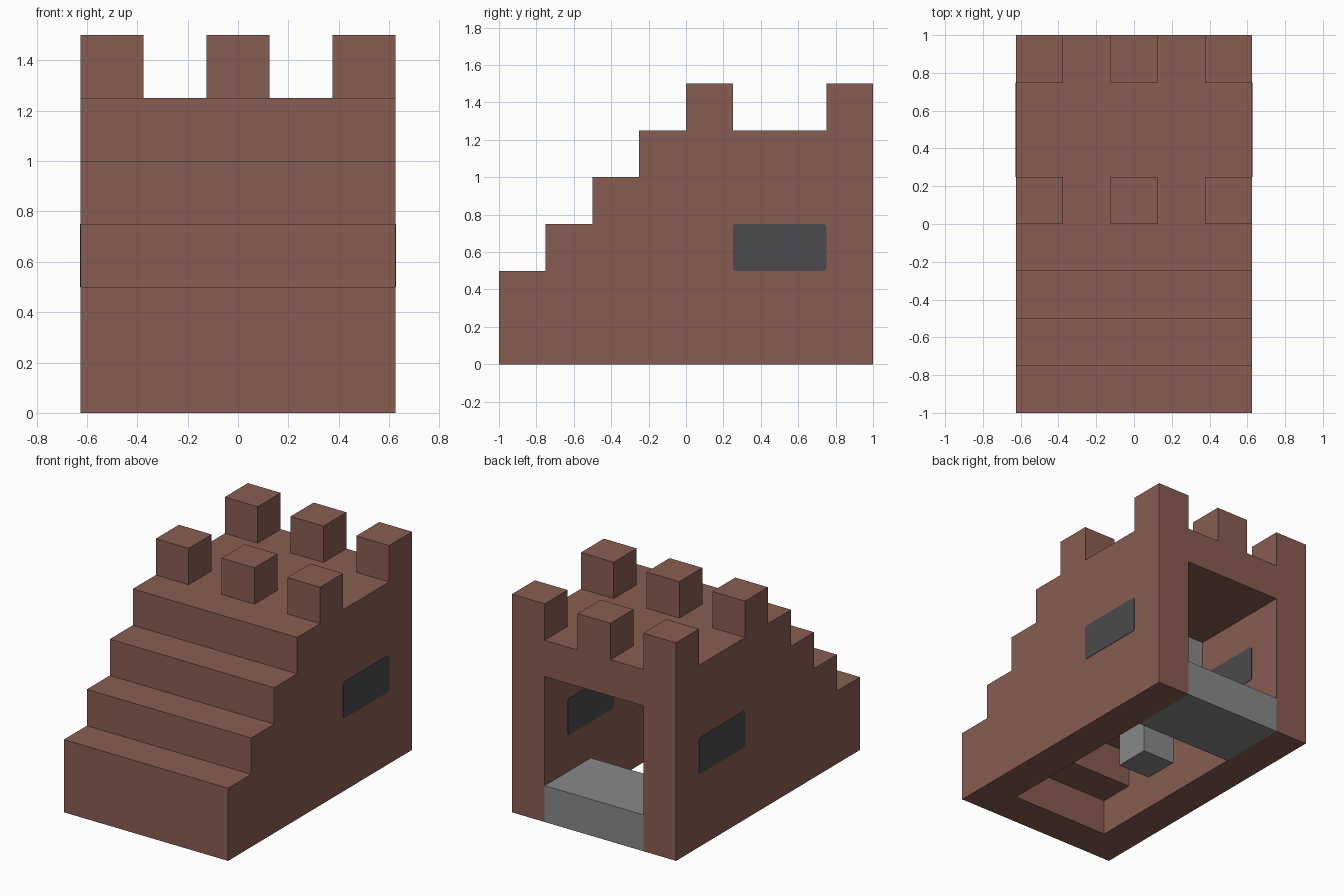
import bpy
import bmesh

U = 0.25  # block unit

cube = bpy.data.objects.get("Cube")
if cube:
    bpy.data.objects.remove(cube, do_unlink=True)


def material(name, rgb):
    mat = bpy.data.materials.new(name)
    mat.use_nodes = True
    mat.diffuse_color = (*rgb, 1)
    mat.node_tree.nodes["Principled BSDF"].inputs["Base Color"].default_value = (*rgb, 1)
    return mat


brown = material("brown", (0.25, 0.11, 0.085))
grey = material("grey", (0.25, 0.25, 0.25))
dark_grey = material("dark grey", (0.07, 0.07, 0.077))


def extrude_x(name, profile, x0, x1, mat):
    """Extrude a (y, z) profile from x0 to x1."""
    bm = bmesh.new()
    face = bm.faces.new([bm.verts.new((x0, y, z)) for y, z in profile])
    out = bmesh.ops.extrude_face_region(bm, geom=[face])
    moved = [v for v in out["geom"] if isinstance(v, bmesh.types.BMVert)]
    bmesh.ops.translate(bm, verts=moved, vec=(x1 - x0, 0, 0))
    bmesh.ops.recalc_face_normals(bm, faces=bm.faces)
    mesh = bpy.data.meshes.new(name)
    bm.to_mesh(mesh)
    bm.free()
    mesh.materials.append(mat)
    obj = bpy.data.objects.new(name, mesh)
    bpy.context.collection.objects.link(obj)
    return obj


def box(name, x, y, z, mat):
    return extrude_x(name, [(y[0], z[0]), (y[1], z[0]), (y[1], z[1]), (y[0], z[1])], *x, mat)


def stairs(y, z, count):
    """Rising stair profile; each step goes up then back one unit."""
    points = [(y, z)]
    for i in range(count):
        points += [(y + (i + 1) * U, z + i * U), (y + (i + 1) * U, z + (i + 1) * U)]
    return points


# Stepped body
outline = [(1, 0), (-1, 0)] + stairs(-1, 2 * U, 3) + [(1, 5 * U)]
body = extrude_x("stepped_body", outline, -2.5 * U, 2.5 * U, brown)

# Hollow inside, open at the back and below
hollow = [(1.1, -0.1), (-3 * U, -0.1)] + stairs(-3 * U, U, 3) + [(1.1, 4 * U)]
cutter = extrude_x("hollow_cutter", hollow, -1.5 * U, 1.5 * U, brown)
cutter.hide_render = True
cut = body.modifiers.new("hollow", "BOOLEAN")
cut.operation = "DIFFERENCE"
cut.solver = "EXACT"
cut.object = cutter
bpy.context.view_layer.objects.active = body
bpy.ops.object.modifier_apply(modifier=cut.name)
bpy.data.objects.remove(cutter, do_unlink=True)

# Battlements: two rows of three
for row, y in (("front", 0), ("back", 3 * U)):
    for side, x in (("right", -2 * U), ("middle", 0), ("left", 2 * U)):
        box(f"{row}_{side}_battlement", (x - U / 2, x + U / 2), (y, y + U), (5 * U, 6 * U), brown)

# Grey floor slab, post and ceiling beam
box("floor_slab", (-1.5 * U, 1.5 * U), (2 * U, 1), (0, U), grey)
box("centre_post", (-U / 2, U / 2), (0, U), (0, 3 * U), grey)
box("ceiling_beam", (-1.5 * U, 1.5 * U), (0, U), (3 * U, 4 * U), grey)

# Side windows, just proud of both wall faces, with rounded corners
for side, s in (("right", -1), ("left", 1)):
    a, b = sorted((s * (1.5 * U - 0.003), s * (2.5 * U + 0.003)))
    pane = box(f"{side}_window", (a, b), (U, 3 * U), (2 * U, 3 * U), dark_grey)
    bm = bmesh.new()
    bm.from_mesh(pane.data)
    corners = [e for e in bm.edges if abs(e.verts[0].co.x - e.verts[1].co.x) > 0.1]
    bmesh.ops.bevel(bm, geom=corners, offset=0.015, segments=3, profile=0.5, affect="EDGES")
    bm.to_mesh(pane.data)
    bm.free()
